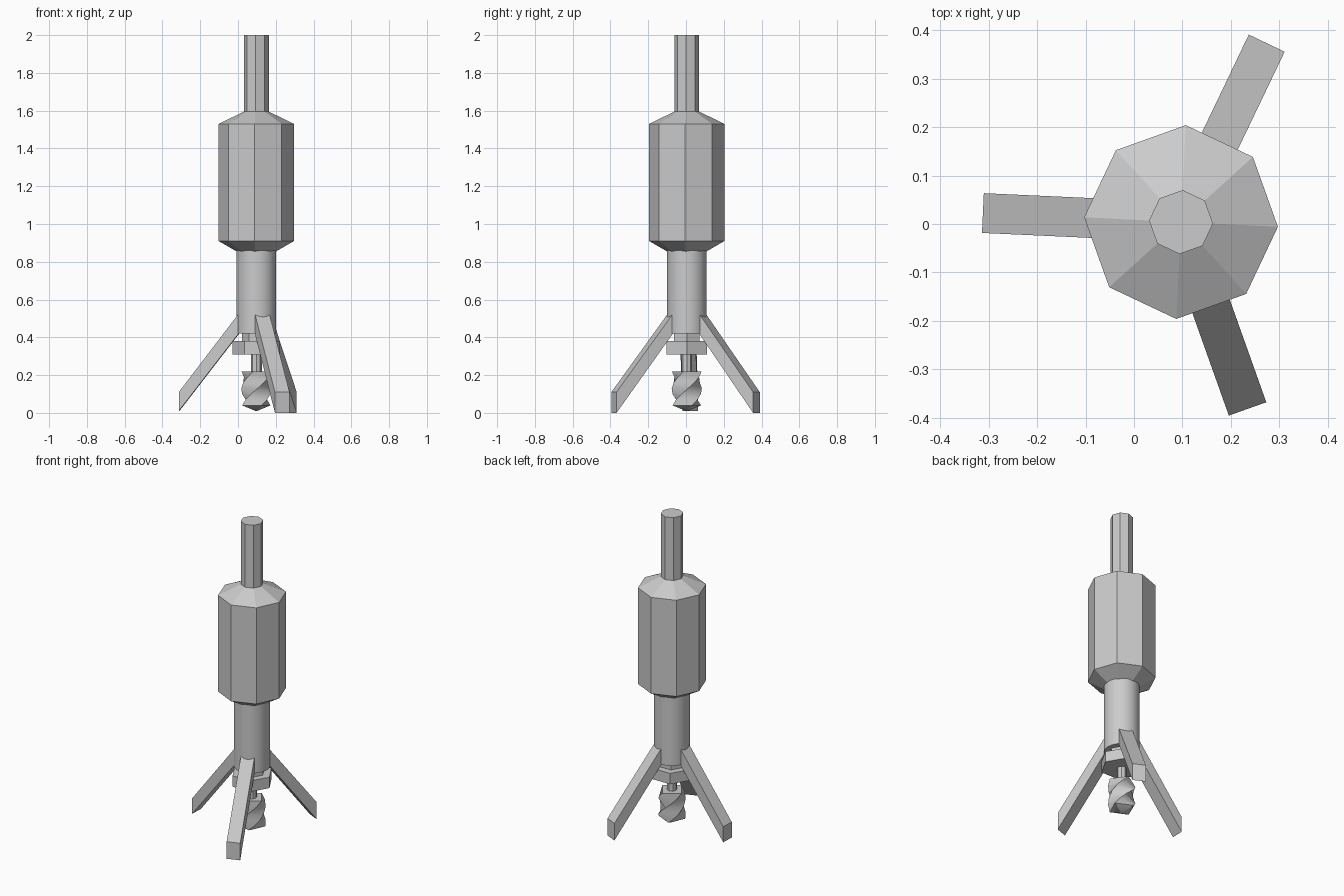
import bpy, bmesh
from math import sin, cos, radians
from mathutils import Matrix, Vector

if "Cube" in bpy.data.objects:
    bpy.data.objects.remove(bpy.data.objects["Cube"])

AXIS = Vector((0.097, 0.004, 0))


def make(name, rings, caps=True, smooth=False):
    """Skin a stack of equal-sized rings of points into a closed object."""
    bm = bmesh.new()
    loops = [[bm.verts.new(p) for p in ring] for ring in rings]
    n = len(loops[0])
    for a, b in zip(loops, loops[1:]):
        for i in range(n):
            j = (i + 1) % n
            bm.faces.new((a[i], a[j], b[j], b[i]))
    if caps:
        bm.faces.new(loops[0][::-1])
        bm.faces.new(loops[-1])
    bmesh.ops.recalc_face_normals(bm, faces=bm.faces)
    me = bpy.data.meshes.new(name)
    bm.to_mesh(me)
    bm.free()
    ob = bpy.data.objects.new(name, me)
    bpy.context.collection.objects.link(ob)
    if smooth:
        bpy.ops.object.select_all(action='DESELECT')
        ob.select_set(True)
        bpy.context.view_layer.objects.active = ob
        bpy.ops.object.shade_smooth_by_angle(angle=radians(35))
    return ob


def ring(r, z, sides, turn=0.0):
    return [AXIS + Vector((r * cos(radians(turn + 360 * i / sides)),
                           r * sin(radians(turn + 360 * i / sides)), z))
            for i in range(sides)]


def turned(name, profile, sides, turn=0.0, smooth=False):
    return make(name, [ring(r, z, sides, turn) for r, z in profile], smooth=smooth)


# Upper pipe and motor housing, both octagonal
turned("upper_pipe", [(0.066, 1.57), (0.066, 2.0)], 8, -2.8)
turned("motor_housing", [(0.105, 0.855), (0.2, 0.91), (0.2, 1.53), (0.066, 1.595)], 8, -2.8)

# Round lower barrel
turned("barrel", [(0.105, 0.42), (0.105, 0.875)], 32, 0, True)

# Hexagonal neck and chuck collar, thin drive shaft
turned("neck", [(0.077, 0.37), (0.077, 0.43)], 6)
turned("chuck_collar", [(0.125, 0.31), (0.125, 0.38)], 6)
turned("drive_shaft", [(0.029, 0.21), (0.029, 0.32)], 8)

# Twisted square drill bit with a pointed tip
STEPS = 6
bit = [ring(0.08, 0.04 + 0.18 * i / STEPS, 4, 20 + 150 * i / STEPS) for i in range(STEPS + 1)]
make("drill_bit", [ring(0.004, 0.01, 4, 20)] + bit, smooth=True)

# Three splayed legs with upright end faces
for i, (angle, foot) in enumerate([(177.4, 0.01), (64.4, 0.0), (-70.4, 0.0)]):
    rot = Matrix.Rotation(radians(angle), 3, 'Z')
    ends = []
    for r, z0, z1 in ((0.092, 0.42, 0.525), (0.409, foot, 0.11)):
        section = [(r, -0.041, z0), (r, 0.041, z0), (r, 0.041, z1), (r, -0.041, z1)]
        ends.append([AXIS + rot @ Vector(p) for p in section])
    make(f"leg_{i + 1}", ends)
